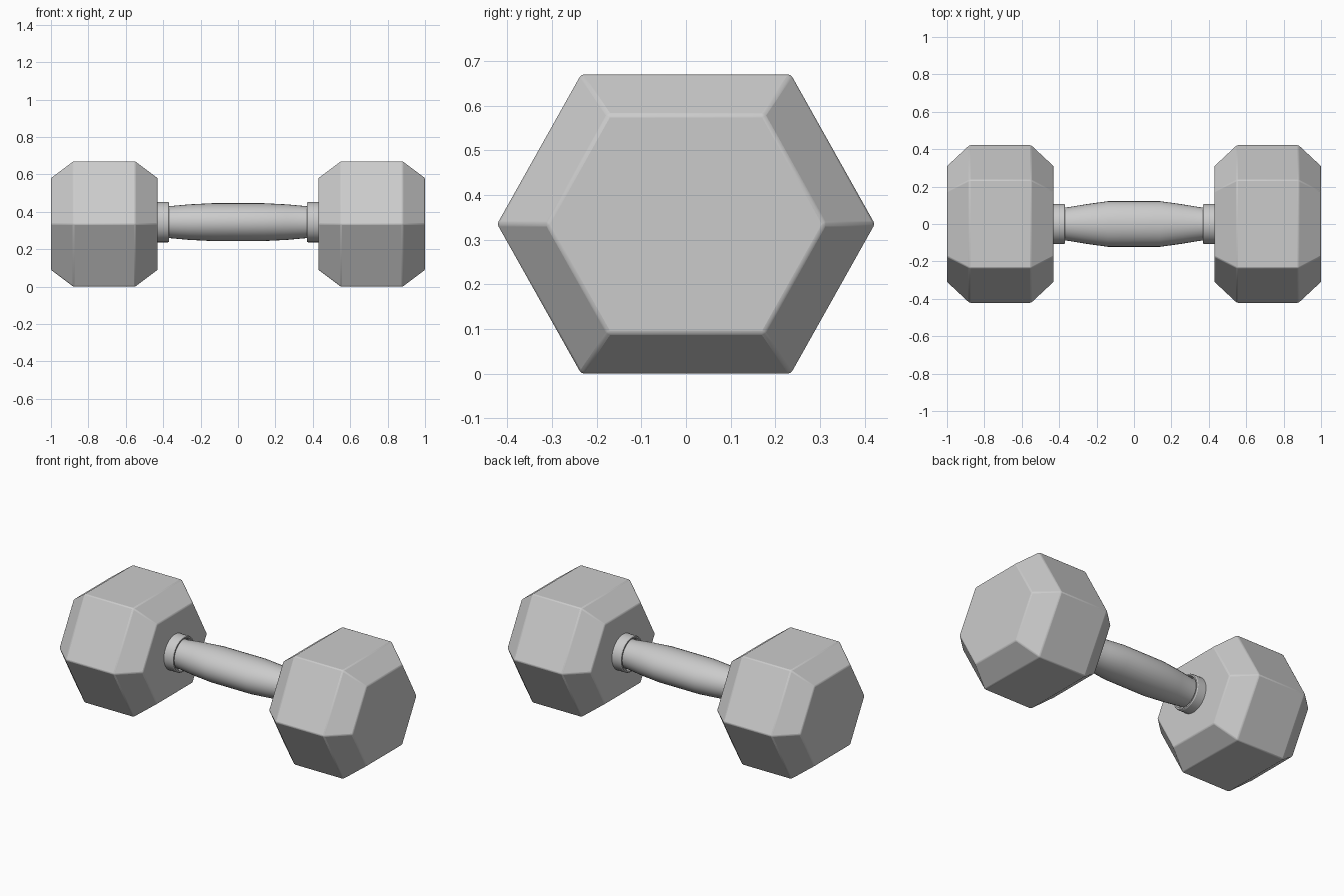
import bpy, bmesh, math

if "Cube" in bpy.data.objects:
    bpy.data.objects.remove(bpy.data.objects["Cube"])

HEAD_Z, BAR_Z = 0.335, 0.345


def loft(name, rings, caps=True):
    """Skin consecutive closed rings of points into one mesh object."""
    bm = bmesh.new()
    loops = [[bm.verts.new(p) for p in ring] for ring in rings]
    n = len(loops[0])
    for a, b in zip(loops, loops[1:]):
        for i in range(n):
            j = (i + 1) % n
            bm.faces.new((a[i], a[j], b[j], b[i]))
    if caps:
        bm.faces.new(loops[0])
        bm.faces.new(loops[-1])
    bmesh.ops.recalc_face_normals(bm, faces=bm.faces)
    mesh = bpy.data.meshes.new(name)
    bm.to_mesh(mesh)
    bm.free()
    obj = bpy.data.objects.new(name, mesh)
    bpy.context.collection.objects.link(obj)
    return obj


def hexagon(x, corner, flat, half):
    pts = [(corner, 0), (flat, half), (-flat, half),
           (-corner, 0), (-flat, -half), (flat, -half)]
    return [(x, y, HEAD_Z + z) for y, z in pts]


def ellipse(x, ry, rz, n=32):
    return [(x, ry * math.cos(2 * math.pi * i / n),
             BAR_Z + rz * math.sin(2 * math.pi * i / n)) for i in range(n)]


def smooth(obj, angle=30):
    bpy.ops.object.select_all(action='DESELECT')
    obj.select_set(True)
    bpy.context.view_layer.objects.active = obj
    bpy.ops.object.shade_smooth_by_angle(angle=math.radians(angle))


for side, label in ((-1, "left"), (1, "right")):
    # Hexagonal weight with chamfered ends and slightly softened edges
    small, big = (0.311, 0.174, 0.245), (0.423, 0.235, 0.335)
    head = loft(label + "_weight", [hexagon(side * x, *size) for x, size in
                ((0.43, small), (0.55, big), (0.88, big), (1.0, small))])
    bevel = head.modifiers.new("soft_edges", 'BEVEL')
    bevel.width = 0.006
    bevel.segments = 2
    bevel.limit_method = 'ANGLE'
    bevel.angle_limit = math.radians(20)
    smooth(head, 25)

    # Collar ring with a shallow recess around the handle
    profile = [(0.44, 0.108), (0.374, 0.108), (0.368, 0.104),
               (0.368, 0.096), (0.385, 0.090), (0.385, 0.07)]
    smooth(loft(label + "_collar",
                [ellipse(side * x, r, r) for x, r in profile], caps=False))

# Handle: oval grip in the middle, tapering to round ends
half = [(0.14, 0.122, 0.101), (0.26, 0.105, 0.095),
        (0.37, 0.087, 0.085), (0.44, 0.085, 0.083)]
stations = [(-x, a, b) for x, a, b in reversed(half)] + half
smooth(loft("handle", [ellipse(*s) for s in stations]))
